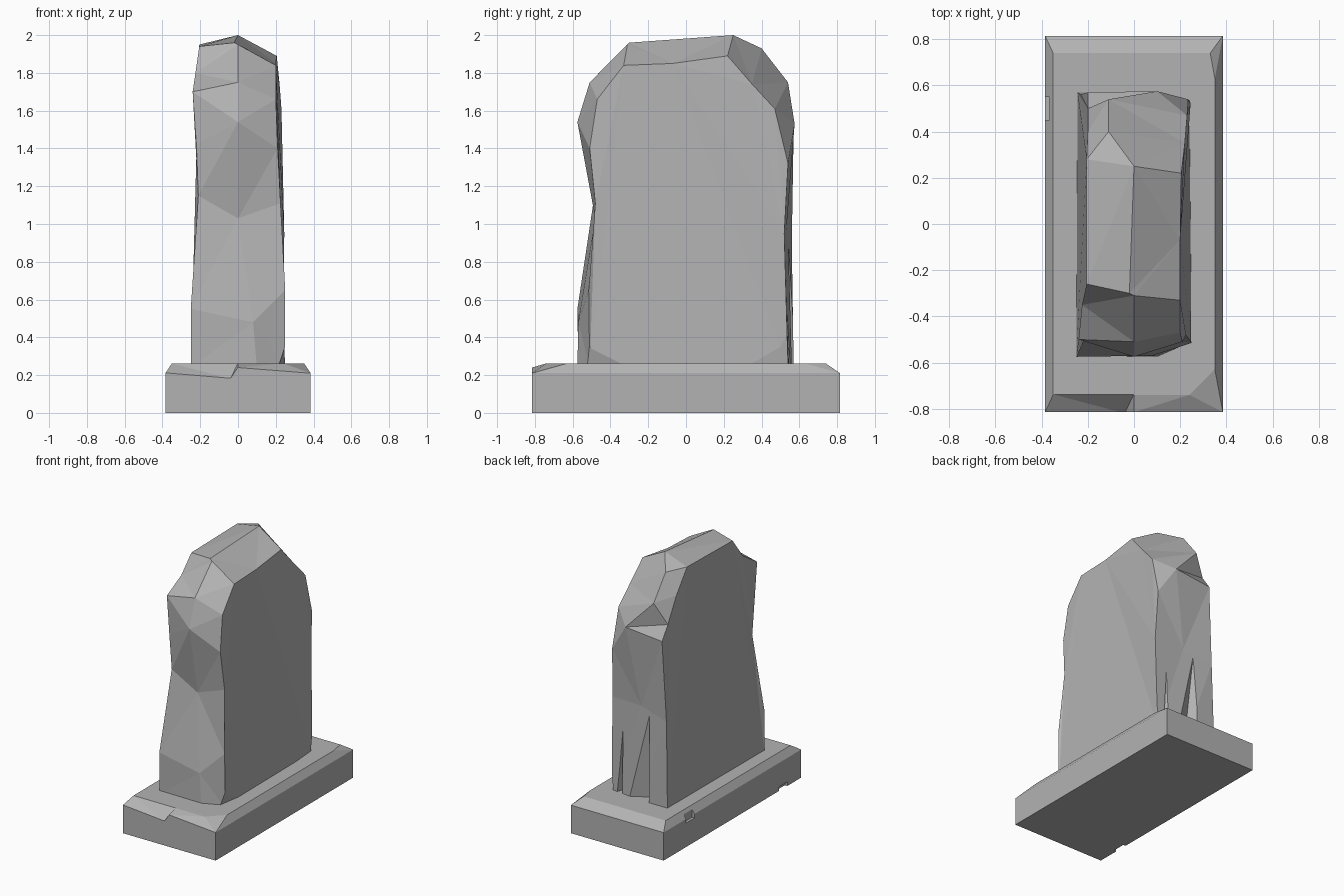
import bpy
import bmesh
from mathutils import Vector

# Remove the default object
default = bpy.data.objects.get("Cube")
if default:
    bpy.data.objects.remove(default, do_unlink=True)

# Single weathered stone colour
stone = bpy.data.materials.new("grey_stone")
stone.use_nodes = True
GREY = (0.45, 0.45, 0.45, 1)
stone.diffuse_color = GREY
stone.node_tree.nodes["Principled BSDF"].inputs["Base Color"].default_value = GREY


def finish(name, bm):
    """Turn a bmesh into a flat shaded stone object."""
    bmesh.ops.recalc_face_normals(bm, faces=bm.faces)
    mesh = bpy.data.meshes.new(name)
    bm.to_mesh(mesh)
    bm.free()
    mesh.materials.append(stone)
    obj = bpy.data.objects.new(name, mesh)
    bpy.context.collection.objects.link(obj)
    return obj


def hull(name, points):
    """Convex block around a few corner points."""
    bm = bmesh.new()
    for point in points:
        bm.verts.new(point)
    result = bmesh.ops.convex_hull(bm, input=bm.verts)
    loose = {v for v in result["geom_interior"] if isinstance(v, bmesh.types.BMVert)}
    bmesh.ops.delete(bm, geom=list(loose), context="VERTS")
    bmesh.ops.dissolve_limit(bm, angle_limit=0.01, verts=bm.verts, edges=bm.edges)
    return finish(name, bm)


def chip(target, name, points):
    """Knock a convex piece off the target."""
    cutter = hull(name, points)
    cutter.hide_render = True
    cutter.hide_viewport = True
    cutter.display_type = "WIRE"
    cut = target.modifiers.new(name, "BOOLEAN")
    cut.operation = "DIFFERENCE"
    cut.solver = "EXACT"
    cut.object = cutter


# Headstone: stations around the edge, each with left, middle and right points
front_edge = [
    ((-.25, -.57, .24), (.1, -.575, .24), (.25, -.51, .24)),
    ((-.25, -.575, .55), (.08, -.57, .48), (.25, -.515, .65)),
    ((-.21, -.485, 1.15), (0, -.48, 1.03), (.225, -.48, 1.11)),
    ((-.22, -.5, 1.42), (0, -.575, 1.54), (.21, -.51, 1.4)),
    ((-.24, -.5, 1.7), (0, -.51, 1.75), (.2, -.47, 1.66)),
]
top_edge = [
    ((-.225, -.35, 1.8), (0, -.31, 1.95), (.2, -.33, 1.84)),
    ((-.205, -.26, 1.94), (-.02, -.3, 1.96), (.2, -.07, 1.85)),
    ((-.205, .28, 1.95), (0, .25, 2), (.205, .22, 1.89)),
    ((-.2, .4, 1.78), (-.11, .4, 1.93), (.22, .35, 1.74)),
]
back_edge = [
    ((-.2, .5, 1.6), (-.11, .54, 1.75), (.23, .47, 1.61)),
    ((-.2, .57, 1.5), (.1, .575, 1.53), (.235, .54, 1.32)),
    ((-.23, .56, .9), (0, .53, .95), (.245, .52, .95)),
    ((-.245, .57, .24), (0, .57, .24), (.24, .54, .24)),
]

bm = bmesh.new()
stations = [[bm.verts.new(p) for p in row] for row in front_edge + top_edge + back_edge]
for i, row in enumerate(stations):
    following = stations[(i + 1) % len(stations)]
    for k in range(len(row) - 1):
        bm.faces.new((row[k], row[k + 1], following[k + 1], following[k]))
for side in (0, -1):
    bm.faces.new([row[side] for row in stations])
bmesh.ops.triangulate(bm, faces=bm.faces)
headstone = finish("headstone", bm)

# Broken lower corners on the left face of the headstone
chip(headstone, "front_corner_chip",
     [(.25, -.52, .36), (.2, -.56, .22), (.255, -.22, .22), (.4, -.6, .2), (.4, -.5, .4)])
chip(headstone, "back_corner_chip",
     [(.25, .47, .47), (.22, .58, .22), (.255, .12, .22), (.4, .6, .2), (.3, .56, .95)])

# Two tapering grooves worn into the lower back
for name, apex, start, deep, end in (
        ("wide_groove", (-.08, .545, .95), .1, -.04, -.1),
        ("narrow_groove", (.15, .535, .8), .2, .17, .13)):
    chip(headstone, name,
         [apex, (start, .57, .22), (deep, .49, .22), (end, .58, .22),
          (start, .7, .22), (end, .7, .22), (apex[0], .7, apex[2])])

# Plinth: block with sloping top rim and one clipped corner
W, D, RIM, TOP = .385, .815, .21, .262
corners = [(sx * W, sy * D) for sx in (-1, 1) for sy in (-1, 1)]
plinth = hull("plinth",
              [(x, y, 0) for x, y in corners] + [(x, y, RIM) for x, y in corners] +
              [(0, -D, .24), (-.35, -.74, TOP), (.24, -.74, TOP), (.35, -.63, TOP),
               (.35, .63, TOP), (.33, .74, TOP), (-.35, .74, TOP)])

# Broken front rim, and small nicks along the right side of the plinth
chip(plinth, "front_rim_chip",
     [(-.4, -.82, .21), (-.04, -.82, .18), (-.36, -.735, .265), (0, -.735, .265),
      (0, -.82, .24), (-.4, -.85, .3), (0, -.85, .3)])
for name, y, z in (("upper_nick", .5, RIM), ("lower_nick", -.6, 0)):
    centre = Vector((-W, y, z))
    chip(plinth, name,
         [centre + Vector((sx * .02, sy * .05, sz * .03))
          for sx in (-1, 1) for sy in (-1, 1) for sz in (-1, 1)])
